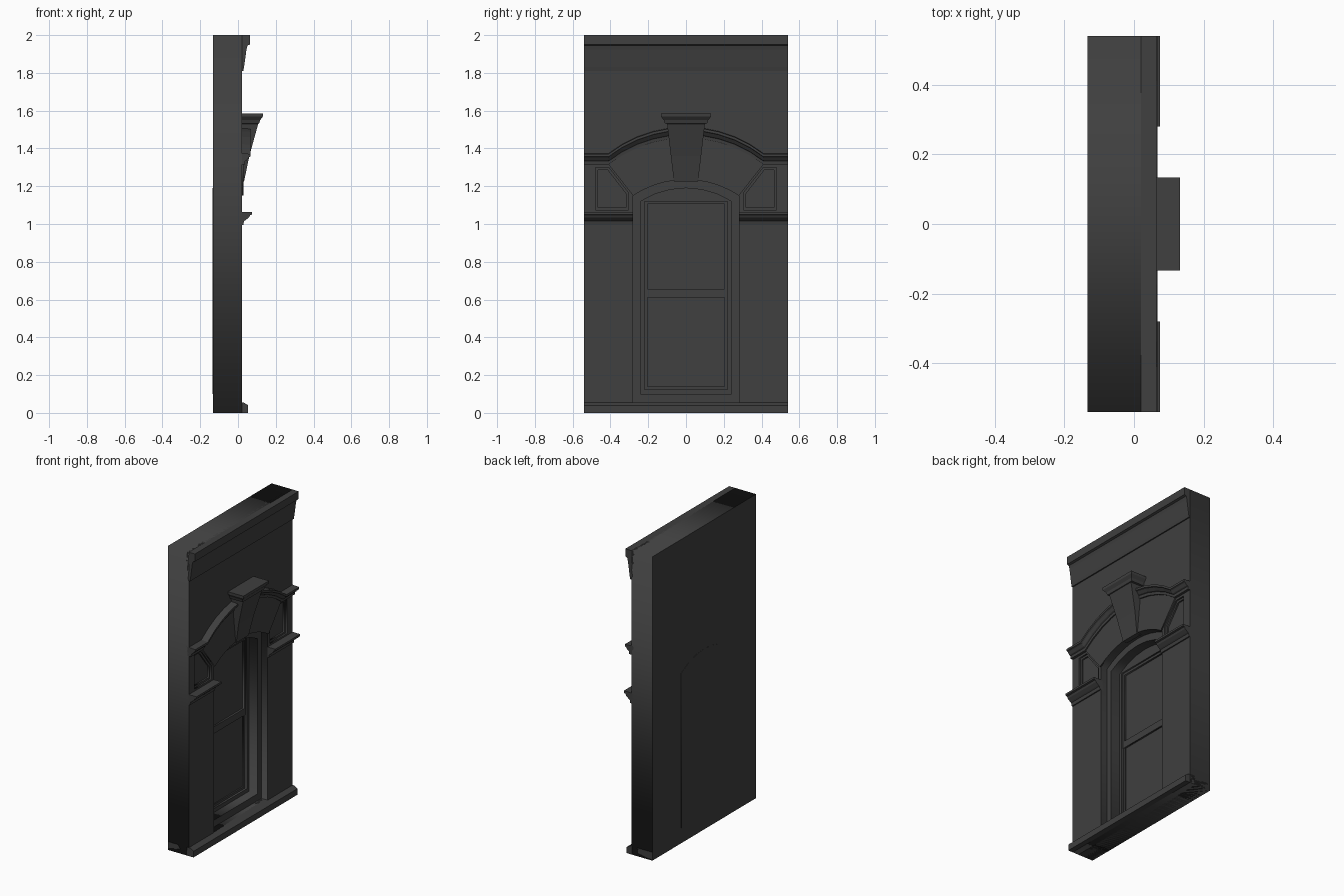
import bpy
import bmesh
from math import asin, sin, cos
from mathutils import Matrix

if "Cube" in bpy.data.objects:
    bpy.data.objects.remove(bpy.data.objects["Cube"], do_unlink=True)

stone = bpy.data.materials.new("dark grey stone")
stone.use_nodes = True
GREY = (0.05, 0.05, 0.05, 1)
stone.diffuse_color = GREY
stone.node_tree.nodes["Principled BSDF"].inputs["Base Color"].default_value = GREY

HALF = 0.54      # half width of the wall
BACK = -0.133
FACE = 0.02


def link(name, mesh):
    ob = bpy.data.objects.new(name, mesh)
    mesh.materials.clear()
    mesh.materials.append(stone)
    bpy.context.collection.objects.link(ob)
    return ob


def plate(name, loops, x0, x1):
    """Flat plate in the YZ plane; loops inside the first one become holes."""
    cu = bpy.data.curves.new(name, 'CURVE')
    cu.dimensions = '2D'
    cu.fill_mode = 'BOTH'
    cu.extrude = (x1 - x0) / 2
    for loop in loops:
        sp = cu.splines.new('POLY')
        sp.points.add(len(loop) - 1)
        for p, (y, z) in zip(sp.points, loop):
            p.co = (y, z, 0, 1)
        sp.use_cyclic_u = True
    tmp = bpy.data.objects.new(name + "_curve", cu)
    bpy.context.collection.objects.link(tmp)
    bpy.context.view_layer.update()
    dg = bpy.context.evaluated_depsgraph_get()
    mesh = bpy.data.meshes.new_from_object(tmp.evaluated_get(dg))
    bpy.data.objects.remove(tmp, do_unlink=True)
    # local x, y, z become world y, z, x
    mesh.transform(Matrix(((0, 0, 1, (x0 + x1) / 2), (1, 0, 0, 0), (0, 1, 0, 0), (0, 0, 0, 1))))
    return link(name, mesh)


def loft(name, rings):
    """Solid through a row of matching closed rings."""
    bm = bmesh.new()
    rows = [[bm.verts.new(co) for co in ring] for ring in rings]
    n = len(rows[0])
    for a, b in zip(rows, rows[1:]):
        for i in range(n):
            j = (i + 1) % n
            bm.faces.new((a[i], a[j], b[j], b[i]))
    bm.faces.new(rows[0])
    bm.faces.new(rows[-1])
    bmesh.ops.recalc_face_normals(bm, faces=bm.faces)
    mesh = bpy.data.meshes.new(name)
    bm.to_mesh(mesh)
    bm.free()
    return link(name, mesh)


def moulding(name, path, profile):
    """Sweep an (x, height) profile along a (y, z) path."""
    return loft(name, [[(x, y, z + h) for x, h in profile] for y, z in path])


def arc(half, spring, rise, steps):
    """Segmental arch from -half to +half."""
    r = (half * half + rise * rise) / (2 * rise)
    a = asin(half / r)
    angles = [a * (2 * i / steps - 1) for i in range(steps + 1)]
    return [(r * sin(t), spring + rise - r + r * cos(t)) for t in angles]


def rect(half, z0, z1):
    return [(-half, z0), (half, z0), (half, z1), (-half, z1)]


def arched(half, z0, spring, rise, steps):
    return [(half, z0), (-half, z0)] + arc(half, spring, rise, steps)


def mirrored(loop):
    return [(-y, z) for y, z in reversed(loop)]


# Wall, in layers so that the opening steps back and the panels sink in
outer_opening = arched(0.28, 0.055, 1.15, 0.085, 10)
inner_opening = arched(0.24, 0.10, 1.12, 0.07, 6)
panel = [(0.305, 1.075), (0.48, 1.075), (0.48, 1.3), (0.41, 1.3), (0.305, 1.165)]
panel_field = [(0.318, 1.088), (0.467, 1.088), (0.467, 1.287), (0.416, 1.287), (0.318, 1.161)]
wall = rect(HALF, 0, 2)
plate("wall_back", [wall, inner_opening], BACK, -0.025)
plate("wall_core", [wall, outer_opening], -0.025, 0.0)
plate("wall_face", [wall, outer_opening, panel, mirrored(panel)], 0.0, FACE)
for side, flip in (("left", lambda p: p), ("right", mirrored)):
    plate(side + "_panel_border", [flip(panel), flip(panel_field)], -0.005, 0.01)

# Window: frame, two sashes and glass
plate("window_frame", [inner_opening, rect(0.22, 0.125, 1.12)], BACK - 0.001, -0.088)
plate("lower_sash", [rect(0.22, 0.125, 0.635), rect(0.205, 0.14, 0.61)], -0.13, -0.102)
plate("upper_sash", [rect(0.22, 0.61, 1.12), rect(0.205, 0.655, 1.105)], -0.13, -0.098)
plate("glass", [rect(0.22, 0.125, 1.12)], BACK - 0.001, -0.11)

# Plinth and top cornice
full = [(-HALF, 0), (HALF, 0)]
moulding("plinth", full, [(BACK, 0), (0.054, 0), (0.054, 0.04), (0.03, 0.055), (BACK, 0.055)])
moulding("cornice", full, [(0, 1.81), (0.028, 1.81), (0.032, 1.83), (0.045, 1.925),
                           (0.05, 1.945), (0.064, 1.95), (0.064, 2), (0, 2)])

# Impost mouldings beside the opening
impost = [(0, 0.995), (0.028, 0.995), (0.032, 1.015), (0.04, 1.02), (0.058, 1.035),
          (0.064, 1.047), (0.075, 1.05), (0.075, 1.063), (0, 1.063)]
for side, s in (("left", 1), ("right", -1)):
    moulding(side + "_impost", [(s * 0.28, 0), (s * HALF, 0)], impost)

# Arch face and the hood moulding over it
hood_arc = arc(0.41, 1.315, 0.14, 10)
plate("arch_face", [arc(0.28, 1.15, 0.085, 10) + hood_arc[::-1]], 0.01, 0.028)
hood_path = [(-HALF, 1.315)] + hood_arc + [(HALF, 1.315)]
moulding("hood_moulding", hood_path, [(0, 0), (0.036, 0), (0.038, 0.018), (0.046, 0.022),
                                      (0.058, 0.038), (0.067, 0.042), (0.067, 0.056), (0, 0.06)])

# Keystone, growing wider and deeper upward to a flared cap
sections = [(1.225, 0.064, 0.032), (1.36, 0.08, 0.06), (1.53, 0.1, 0.107),
            (1.532, 0.112, 0.112), (1.55, 0.118, 0.117), (1.568, 0.132, 0.131),
            (1.585, 0.133, 0.132)]
loft("keystone", [[(0, -w, z), (x, -w, z), (x, w, z), (0, w, z)] for z, w, x in sections])
